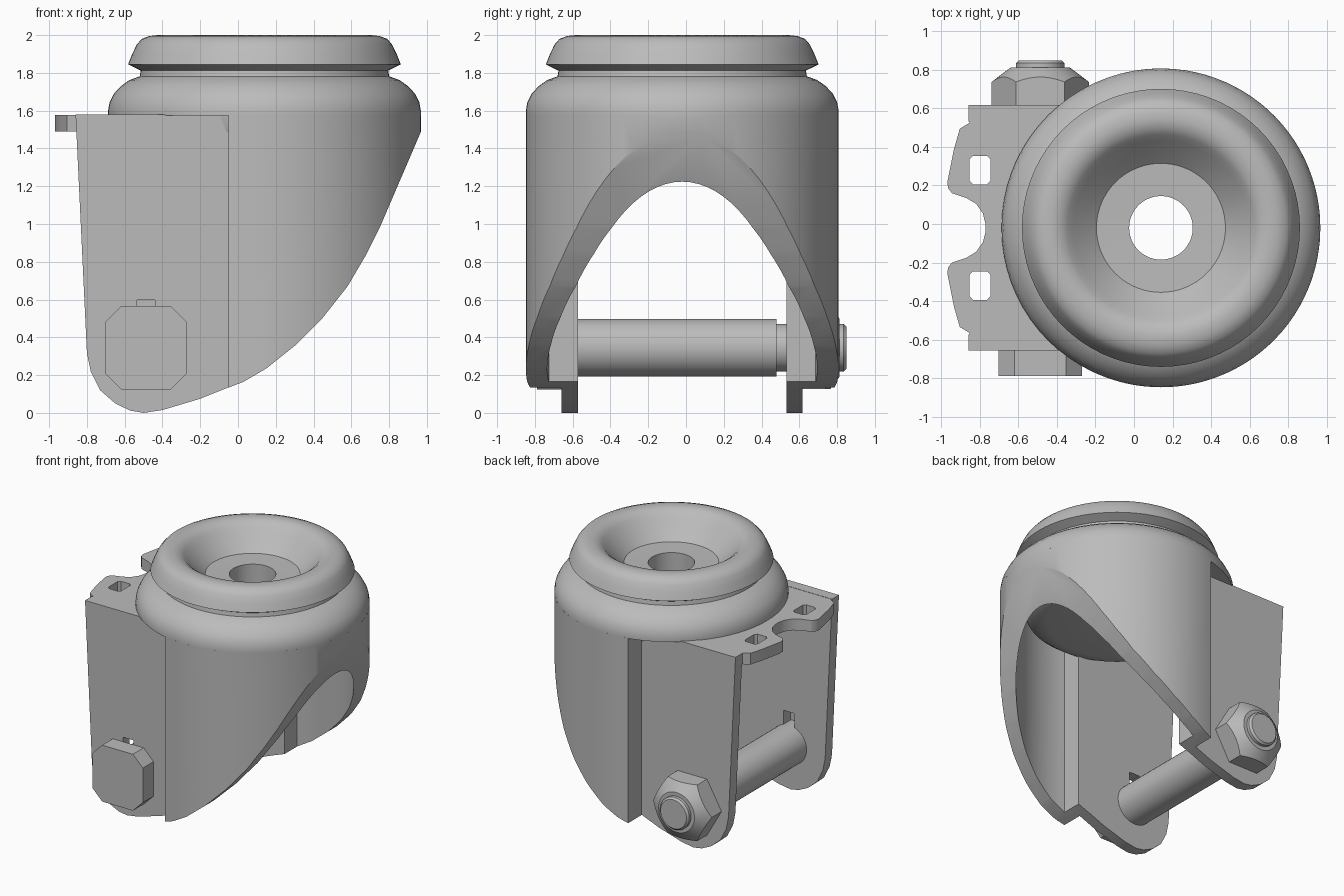
import bpy, bmesh, math
from mathutils import Vector

cube = bpy.data.objects.get("Cube")
if cube:
    bpy.data.objects.remove(cube, do_unlink=True)

CX, CY = 0.14, -0.02          # swivel axis
BX, BZ = -0.487, 0.345        # axle bolt axis

steel = bpy.data.materials.new("grey_steel")
steel.use_nodes = True
GREY = (0.5, 0.5, 0.5, 1)
steel.diffuse_color = GREY
steel.node_tree.nodes["Principled BSDF"].inputs["Base Color"].default_value = GREY


def finish(name, bm):
    bmesh.ops.recalc_face_normals(bm, faces=bm.faces)
    mesh = bpy.data.meshes.new(name)
    bm.to_mesh(mesh)
    bm.free()
    mesh.materials.append(steel)
    ob = bpy.data.objects.new(name, mesh)
    bpy.context.collection.objects.link(ob)
    return ob


def activate(ob):
    bpy.ops.object.select_all(action='DESELECT')
    ob.select_set(True)
    bpy.context.view_layer.objects.active = ob


def smooth(ob, angle=30):
    activate(ob)
    bpy.ops.object.shade_smooth_by_angle(angle=math.radians(angle))


def prism(name, outline, lo, hi, axis='Z'):
    """Extrude a 2D outline: (x, y) along Z or (x, z) along Y."""
    bm = bmesh.new()
    put = (lambda a, b, c: (a, b, c)) if axis == 'Z' else (lambda a, b, c: (a, c, b))
    face = bm.faces.new([bm.verts.new(put(a, b, lo)) for a, b in outline])
    ext = bmesh.ops.extrude_face_region(bm, geom=[face])
    verts = [v for v in ext["geom"] if isinstance(v, bmesh.types.BMVert)]
    bmesh.ops.translate(bm, verts=verts, vec=put(0, 0, hi - lo))
    return finish(name, bm)


def lathe(name, profile, centre, axis='Z', steps=72):
    """Revolve a closed (radius, height) loop, or one that starts and ends on the axis."""
    bm = bmesh.new()
    put = (lambda a, b, c: (a, b, c)) if axis == 'Z' else (lambda a, b, c: (a, c, b))
    c = Vector(centre)
    rings = []
    for r, h in profile:
        count = steps if r > 0 else 1
        rings.append([bm.verts.new(c + Vector(put(
            r * math.cos(math.tau * i / steps), r * math.sin(math.tau * i / steps), h)))
            for i in range(count)])
    pairs = list(zip(rings, rings[1:]))
    if profile[0][0] > 0:
        pairs.append((rings[-1], rings[0]))
    for p, q in pairs:
        for i in range(steps):
            j = (i + 1) % steps
            corners = [p[i % len(p)], p[j % len(p)], q[j % len(q)], q[i % len(q)]]
            bm.faces.new(list(dict.fromkeys(corners)))
    return finish(name, bm)


def boolean(ob, cutter, operation):
    mod = ob.modifiers.new("cut", 'BOOLEAN')
    mod.operation, mod.solver, mod.object = operation, 'EXACT', cutter
    activate(ob)
    bpy.ops.object.modifier_apply(modifier=mod.name)
    bpy.data.objects.remove(cutter, do_unlink=True)


def box_outline(cx, cy, w, h, c):
    """Rectangle with clipped corners."""
    return [(cx + sx * (w - dx), cy + sy * (h - dy)) for sx, sy, dx, dy in (
        (1, 1, 0, c), (1, 1, c, 0), (-1, 1, c, 0), (-1, 1, 0, c),
        (-1, -1, 0, c), (-1, -1, c, 0), (1, -1, c, 0), (1, -1, 0, c))]


# Side silhouette shared by the legs and the curved shell
heel = [(-0.86, 1.58), (-0.8, 0.32), (-0.78, 0.22), (-0.73, 0.12), (-0.65, 0.05),
        (-0.57, 0.012), (-0.5, 0), (-0.4, 0.015), (-0.2, 0.075)]
sweep = [(0.03, 0.165), (0.15, 0.235), (0.3, 0.355), (0.45, 0.505), (0.58, 0.67),
         (0.68, 0.84), (0.75, 0.98), (0.965, 1.48), (1.05, 1.68)]

# Curved shell: U section with webs to the legs, trimmed by the silhouette
OUT, INN, X0, X1 = 0.828, 0.715, -0.05, 0.03
LEG_OUT, LEG_IN = 0.638, 0.553


def arc(radius, x_end, steps=56):
    a = math.acos((x_end - CX) / radius)
    return [(CX + radius * math.cos(a - 2 * a * i / steps),
             CY + radius * math.sin(a - 2 * a * i / steps)) for i in range(steps + 1)]


section = arc(OUT, X0) + [(X0, CY - LEG_IN), (X1, CY - LEG_IN)]
section += arc(INN, X1)[::-1] + [(X1, CY + LEG_IN), (X0, CY + LEG_IN)]
shell = prism("curved_shell", section, -0.2, 1.58)
trim = prism("trim", heel + sweep + [(1.05, 1.8), (-0.86, 1.8)], -1.2, 1.2, 'Y')
boolean(shell, trim, 'INTERSECT')
smooth(shell)

# Flat legs; the front one has a key slot above the bolt
leg_outline = heel + [(X1 - 0.005, 0.165), (X1 - 0.005, 1.58)]
for name, side in (("front_leg", -1), ("back_leg", 1)):
    lo, hi = sorted((CY + side * LEG_IN, CY + side * LEG_OUT))
    leg = prism(name, leg_outline, lo, hi, 'Y')
    if side < 0:
        slot = prism("slot", box_outline(BX, 0.5, 0.047, 0.1, 0.004), lo - 0.1, hi + 0.1, 'Y')
        boolean(leg, slot, 'DIFFERENCE')
    smooth(leg)

# Top deck with two slotted tabs and a round notch
half = [(-0.2, 0.6), (-0.855, 0.6), (-0.855, 0.545), (-0.905, 0.515), (-0.935, 0.41),
        (-0.97, 0.235), (-0.965, 0.205), (-0.945, 0.18), (-0.87, 0.155),
        (-0.82, 0.125), (-0.785, 0.075), (-0.771, 0.02)]
outline = [(x, CY + y) for x, y in half] + [(x, CY - y) for x, y in reversed(half)]
deck = prism("top_deck", outline, 1.49, 1.578)
for side in (-1, 1):
    hole = prism("hole", box_outline(-0.8, CY + side * 0.3, 0.055, 0.074, 0.018), 1.4, 1.7)
    boolean(deck, hole, 'DIFFERENCE')
smooth(deck)

# Swivel head: lower race, domed shoulder, neck, rolled rim and dished centre
head = lathe("swivel_head", [
    (0.165, 1.36), (0.5, 1.36), (0.58, 1.375), (0.64, 1.42), (0.67, 1.49), (0.68, 1.575),
    (OUT, 1.575), (OUT, 1.6), (0.82, 1.645), (0.797, 1.69), (0.76, 1.73), (0.715, 1.762),
    (0.66, 1.782), (0.655, 1.812), (0.722, 1.845), (0.7, 1.9), (0.676, 1.95),
    (0.65, 1.98), (0.61, 1.995), (0.565, 2.0), (0.52, 1.99), (0.485, 1.965),
    (0.455, 1.93), (0.335, 1.815), (0.165, 1.81)], (CX, CY, 0))
smooth(head)

# Axle bolt with sleeve, stepped end and chamfered tip
bolt = lathe("axle_bolt", [
    (0, -0.7), (0.153, -0.7), (0.153, 0.48), (0.126, 0.48), (0.126, 0.835),
    (0.112, 0.85), (0, 0.85)], (BX, 0, BZ), 'Y', 40)
smooth(bolt)

# Square bolt head with clipped corners
prism("bolt_head", box_outline(BX, BZ, 0.218, 0.22, 0.085), -0.79, CY - LEG_OUT, 'Y')

# Hex nut, its outer end rounded off by a cone
hexagon = [(BX + 0.253 * math.cos(math.pi * i / 3),
            BZ + 0.253 * math.sin(math.pi * i / 3)) for i in range(6)]
nut = prism("hex_nut", hexagon, CY + LEG_OUT, 0.815, 'Y')
cone = lathe("cone", [(0, 0.5), (0.27, 0.5), (0.27, 0.725), (0.155, 0.812), (0, 0.812)],
             (BX, 0, BZ), 'Y', 48)
boolean(nut, cone, 'INTERSECT')
smooth(nut, 20)
